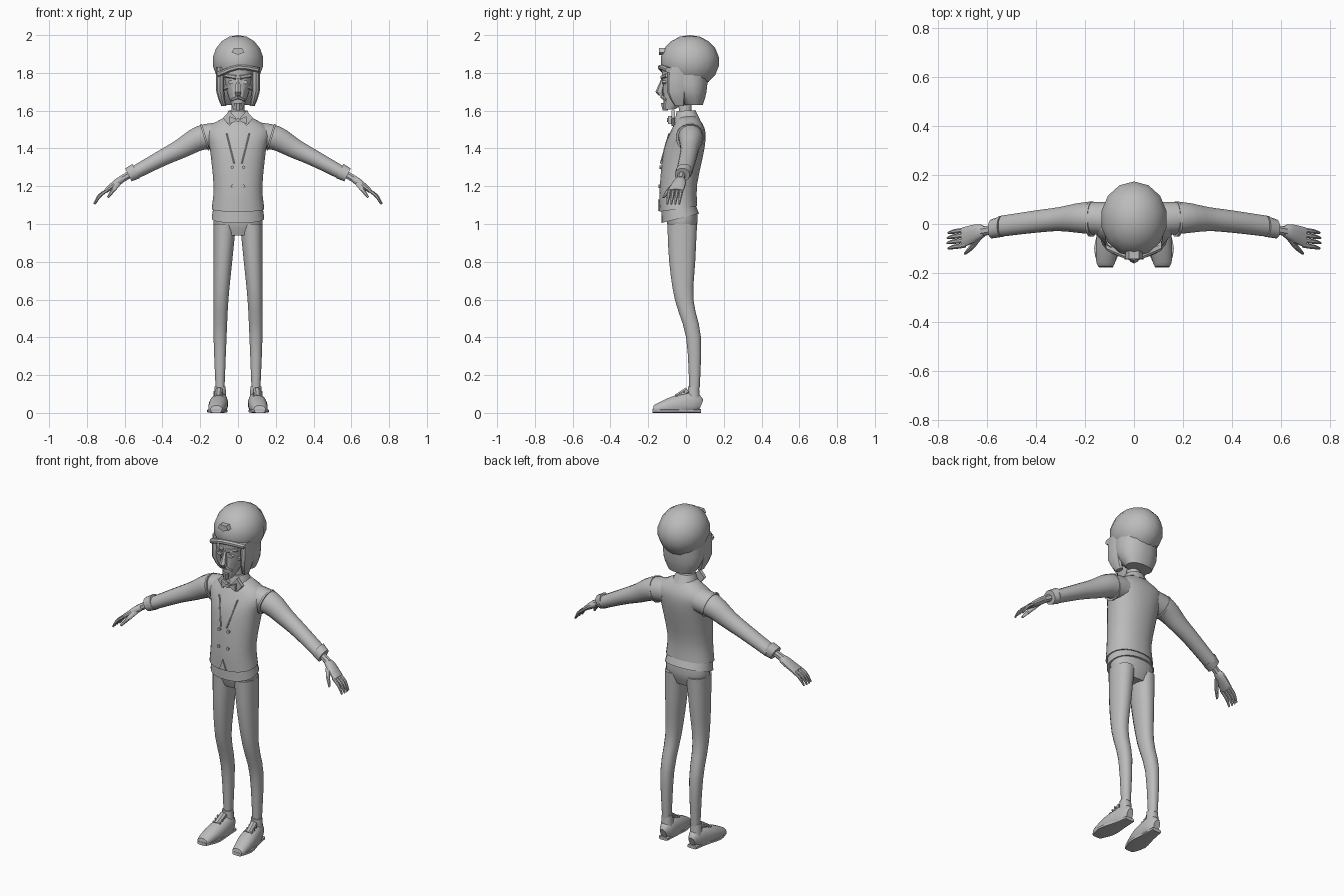
import bpy, bmesh, math
from mathutils import Vector

cube = bpy.data.objects.get("Cube")
if cube:
    bpy.data.objects.remove(cube)

shade = (0.5, 0.5, 0.5, 1)
grey = bpy.data.materials.new("plain_grey")
grey.use_nodes = True
grey.diffuse_color = shade
grey.node_tree.nodes["Principled BSDF"].inputs["Base Color"].default_value = shade


def finish(name, bm, side, crease):
    """Mirror if needed, then turn the mesh into a shaded object."""
    for vert in bm.verts:
        vert.co.x *= side
    bmesh.ops.recalc_face_normals(bm, faces=bm.faces)
    mesh = bpy.data.meshes.new(name)
    bm.to_mesh(mesh)
    bm.free()
    mesh.materials.append(grey)
    part = bpy.data.objects.new(name, mesh)
    bpy.context.collection.objects.link(part)
    bpy.ops.object.select_all(action="DESELECT")
    part.select_set(True)
    bpy.context.view_layer.objects.active = part
    bpy.ops.object.shade_smooth_by_angle(angle=math.radians(crease))


def smooth_path(keys, steps):
    """Ease every value of the key sections with a cubic curve."""
    keys = [Vector(key) for key in keys]
    ends = [keys[0]] + keys + [keys[-1]]
    path = []
    for before, start, end, after in zip(ends, ends[1:], ends[2:], ends[3:]):
        for step in range(steps):
            t = step / steps
            leave, arrive = (end - before) / 2, (after - start) / 2
            blend = t * t * (3 - 2 * t)
            path.append(start.lerp(end, blend) + leave * (t * (1 - t) ** 2) - arrive * (t * t * (1 - t)))
    return path + [keys[-1]]


def loft(name, keys, across="x", sides=16, square=0.9, steps=3, tilt=0, floor=None, side=1, crease=40):
    """Skin sections (x, y, z, half width, half depth) along a path."""
    bm = bmesh.new()
    path = smooth_path(keys, steps)
    width_axis = Vector((1, 0, 0)) if across == "x" else Vector((0, 1, 0))
    rings = []
    for index, section in enumerate(path):
        centre = Vector(section[:3])
        ahead, behind = path[min(index + 1, len(path) - 1)], path[max(index - 1, 0)]
        along = Vector((ahead - behind)[:3])
        depth_axis = along.cross(width_axis).normalized()
        if across == "x" and abs(along.z) > abs(along.y):
            depth_axis = Vector((0, 1, 0))
        fade = tilt * (1 - index / len(path))
        ring = []
        for corner in range(sides):
            angle = math.tau * (corner + 0.5) / sides
            wide, deep = (math.copysign(abs(value) ** square, value)
                          for value in (math.cos(angle), math.sin(angle)))
            point = centre + width_axis * wide * section[3] + depth_axis * deep * section[4]
            point.z += fade * (point.y - centre.y)
            if floor is not None:
                point.z = max(point.z, floor)
            ring.append(bm.verts.new(point))
        rings.append(ring)
    for lower, upper in zip(rings, rings[1:]):
        for corner in range(sides):
            following = (corner + 1) % sides
            bm.faces.new((lower[corner], lower[following], upper[following], upper[corner]))
    bm.faces.new(rings[0])
    bm.faces.new(rings[-1])
    finish(name, bm, side, crease)


def bar(name, start, end, thick, thin, across="x", sides=8, side=1, crease=40):
    """A straight tapered rod."""
    loft(name, [(*start, thick, thick), (*end, thin, thin)], across, sides, steps=1, side=side, crease=crease)


def badge(name, centre, width, height, sides, turn=0, thickness=0.02, side=1):
    """A flat polygon that faces the front."""
    bm = bmesh.new()
    middle = Vector(centre)
    outline = []
    for corner in range(sides):
        angle = math.tau * corner / sides + math.radians(turn)
        offset = Vector((width * math.cos(angle), 0, height * math.sin(angle)))
        outline.append(bm.verts.new(middle + offset))
    face = bm.faces.new(outline)
    extruded = bmesh.ops.extrude_face_region(bm, geom=[face])["geom"]
    for item in extruded:
        if isinstance(item, bmesh.types.BMVert):
            item.co.y += thickness
    bm.faces.new(reversed(outline)) if not face.is_valid else None
    finish(name, bm, side, 25)


def pair(build, name, *args, **options):
    """Build a part for the left and the right of the model."""
    build("left_" + name, *args, side=1, **options)
    build("right_" + name, *args, side=-1, **options)


# Waistcoat over a longer shirt tail
loft("waistcoat", [(0, -.04, 1.08, .14, .1), (0, -.04, 1.2, .13, .1), (0, -.01, 1.4, .15, .11),
                   (0, .01, 1.5, .17, .09), (0, .01, 1.57, .06, .05)], sides=24, tilt=.15)
loft("shirt_tail", [(0, -.03, 1.03, .14, .1), (0, -.04, 1.1, .13, .09)], sides=24, tilt=.25)
badge("waistcoat_notch", (0, -.147, 1.09), .025, .04, sides=3, turn=90)
for height in (1.2, 1.3):
    pair(badge, "button", (.03, height / 20 - .205, height), .009, .009, sides=8)
pair(bar, "lapel_seam", (.06, -.09, 1.48), (.02, -.135, 1.32), .004, .004)

# Trousers
loft("trouser_seat", [(0, -.02, .94, .1, .06), (0, -.02, 1, .13, .08), (0, -.02, 1.06, .13, .08)], sides=24)
pair(loft, "trouser_leg", [(.07, -.02, 1, .06, .08), (.08, -.02, .8, .05, .07), (.09, -.01, .6, .04, .05),
                           (.095, .04, .4, .035, .04), (.095, .045, .13, .024, .028)])

# Shoes, socks and laces
pair(bar, "sock", (.095, .04, .07), (.095, .04, .14), .035, .03, sides=12)
pair(loft, "shoe_upper", [(.095, .08, .04, .02, .03), (.095, .04, .05, .04, .06), (.105, -.06, .04, .05, .05),
                          (.115, -.15, .02, .04, .03), (.115, -.175, .02, .03, .02)], floor=.005)
pair(loft, "shoe_sole", [(.095, .08, .01, .03, .01), (.1, 0, .01, .04, .01), (.11, -.1, .01, .055, .01),
                         (.115, -.177, .01, .03, .01)], sides=8, square=.5)
pair(bar, "shoe_tongue", (.105, -.05, .08), (.1, .01, .12), .02, .02)
for row in range(3):
    y, z = row * .02 - .05, row * .01 + .09
    pair(bar, "lace", (.08, y, z), (.13, y, z), .006, .006, across="y")

# Sleeves, cuffs and armhole seams
pair(loft, "sleeve", [(.1, .02, 1.47, .07, .07), (.2, .025, 1.455, .065, .066), (.3, .02, 1.4, .05, .053),
                      (.4, .01, 1.35, .046, .044), (.55, -.01, 1.27, .043, .036)], across="y", square=1)
pair(bar, "cuff", (.54, -.01, 1.28), (.58, -.02, 1.26), .043, .039, across="y", sides=16)
pair(bar, "armhole_seam", (.17, .02, 1.46), (.18, .02, 1.457), .073, .073, across="y", sides=16)

# Hands
pair(bar, "wrist", (.56, -.02, 1.27), (.62, -.03, 1.235), .02, .02, across="y")
pair(loft, "palm", [(.61, -.03, 1.24, .02, .018), (.64, -.035, 1.22, .035, .02), (.7, -.055, 1.175, .042, .012)],
     across="y", sides=12)
for index, finger in enumerate(("little", "ring", "middle", "index")):
    y = -.024 - index * .021
    reach = math.sin(index) * .005
    pair(loft, finger + "_finger", [(.69, y, 1.18, .01, .009), (.73 + reach, y - .006, 1.15, .01, .009),
                                    (.757 + reach, y - .012, 1.106, .005, .005)], across="y", sides=8)
pair(loft, "thumb", [(.63, -.05, 1.22, .015, .015), (.66, -.09, 1.18, .013, .012), (.69, -.12, 1.14, .006, .006)],
     across="y", sides=8)

# Neck, collar and bow tie
bar("neck", (0, 0, 1.54), (0, -.01, 1.7), .035, .035, sides=12)
loft("shirt_collar", [(0, .005, 1.54, .075, .07), (0, 0, 1.6, .05, .05)], tilt=.2)
pair(badge, "collar_wing", (.045, -.078, 1.56), .035, .04, sides=4)
pair(badge, "bow", (.03, -.094, 1.55), .03, .024, sides=3, turn=180)
badge("bow_knot", (0, -.1, 1.55), .011, .011, sides=8)

# Head and face
loft("head", [(0, -.09, 1.605, .025, .025), (0, -.06, 1.65, .043, .06), (0, -.04, 1.74, .07, .085),
              (0, -.03, 1.84, .09, .1)], sides=14, steps=2, crease=30)
loft("nose", [(0, -.12, 1.77, .009, .01), (0, -.14, 1.7, .02, .022), (0, -.13, 1.68, .015, .015)],
     sides=6, steps=1, crease=20)
bar("chin_beard", (0, -.11, 1.6), (0, -.112, 1.64), .015, .022, crease=20)
pair(bar, "moustache", (0, -.125, 1.672), (.036, -.105, 1.655), .01, .006, across="y", sides=6, crease=20)
pair(bar, "eyebrow", (.01, -.125, 1.777), (.07, -.1, 1.787), .012, .01, across="y", sides=6, crease=20)
pair(badge, "eye", (.035, -.127, 1.75), .018, .011, sides=6)
pair(bar, "cheekbone", (.03, -.11, 1.735), (.075, -.06, 1.72), .01, .015, across="y", sides=6, crease=20)

# Hair at the back and long locks framing the face
loft("back_hair", [(0, .04, 1.63, .08, .05), (0, .02, 1.7, .115, .09), (0, .01, 1.81, .118, .11)])
pair(loft, "side_lock", [(.075, -.035, 1.625, .014, .025), (.094, -.05, 1.7, .022, .05),
                         (.094, -.035, 1.83, .024, .06)], sides=10, steps=2, crease=30)

# Cap: a low-poly ball cut off along a sloping brim
bm = bmesh.new()
bmesh.ops.create_uvsphere(bm, u_segments=14, v_segments=9, radius=1)
for vert in bm.verts:
    vert.co = Vector((vert.co.x * .138, vert.co.y * .156 + .02, vert.co.z * .14 + 1.86))
cut = bmesh.ops.bisect_plane(bm, geom=bm.verts[:] + bm.edges[:] + bm.faces[:], plane_co=(0, 0, 1.77),
                             plane_no=(0, .26, 1), clear_inner=True)
bmesh.ops.contextual_create(bm, geom=[e for e in cut["geom_cut"] if isinstance(e, bmesh.types.BMEdge)])
finish("cap", bm, 1, 40)
loft("cap_peak", [(-.11, -.09, 1.79, .02, .014), (0, -.13, 1.83, .02, .014), (.11, -.09, 1.815, .02, .014)],
     across="y", sides=8, crease=30)
badge("cap_badge", (0, -.142, 1.915), .036, .02, sides=5, turn=-90, thickness=.04)
